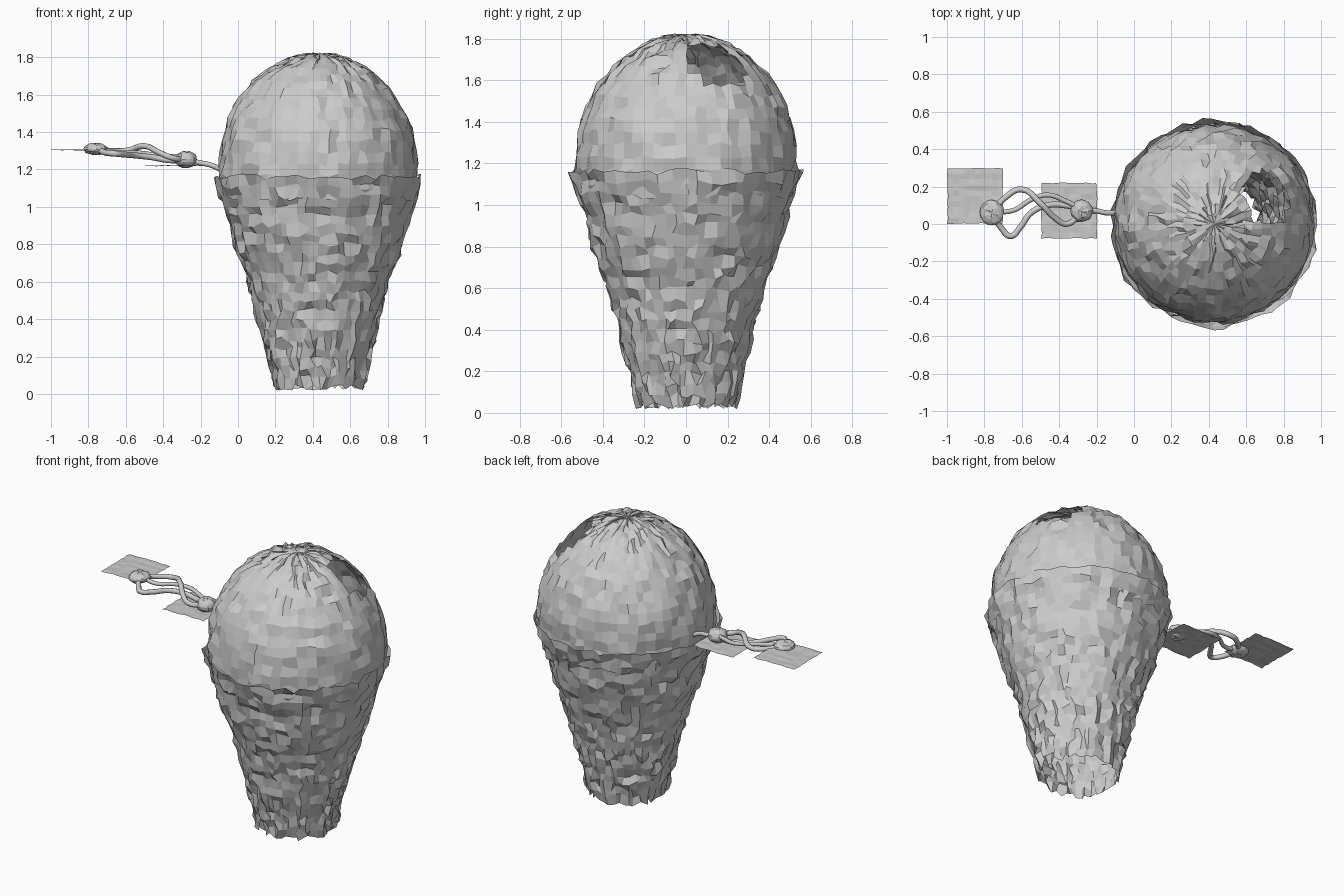
import bpy, bmesh, math, random
from mathutils import Vector

if "Cube" in bpy.data.objects:
    bpy.data.objects.remove(bpy.data.objects["Cube"])

random.seed(4)
CX = 0.43  # axis of the cup and dome


def to_object(bm, name):
    me = bpy.data.meshes.new(name)
    bm.to_mesh(me)
    bm.free()
    ob = bpy.data.objects.new(name, me)
    bpy.context.collection.objects.link(ob)
    return ob


def rough(v, amount):
    return v + Vector([random.uniform(-amount, amount) for _ in range(3)])


def lathe(profile, segs, jitter, hole=None):
    """Open rough shell from (radius, z) rings; a zero radius closes to a tip."""
    bm = bmesh.new()
    rings = []
    for r, z in profile:
        if r < 0.001:
            rings.append([bm.verts.new((CX, 0, z))] * segs)
            continue
        j = min(jitter, r * 0.15)
        rings.append([bm.verts.new(rough(Vector((CX + r * math.cos(a), r * math.sin(a), z)), j))
                      for a in (2 * math.pi * i / segs for i in range(segs))])
    for lo, hi in zip(rings, rings[1:]):
        for i in range(segs):
            k = (i + 1) % segs
            quad = [lo[i], lo[k], hi[k], hi[i]]
            bm.faces.new(list(dict.fromkeys(quad)))
    if hole:
        c, rad = hole
        torn = [f for f in bm.faces if (f.calc_center_median() - c).length < rad]
        bmesh.ops.delete(bm, geom=torn, context='FACES')
    return bm


def radius_at(z, pts):
    for (r0, z0), (r1, z1) in zip(pts, pts[1:]):
        if z <= z1:
            return r0 + (r1 - r0) * (z - z0) / (z1 - z0)
    return pts[-1][0]


# tapered cup, open at both ends
outline = [(0.235, 0.03), (0.275, 0.2), (0.375, 0.6), (0.45, 0.8), (0.5, 1.0), (0.555, 1.165)]
levels = [0.035 + (1.16 - 0.035) * i / 22 for i in range(23)]
to_object(lathe([(radius_at(z, outline), z) for z in levels], 56, 0.017), "cup")

# dome with its skirt hanging over the cup and a torn hole
dome = []
for i in range(19):
    t = -0.26 + (math.pi / 2 + 0.26) * i / 18
    dome.append((0.53 * math.cos(t), 1.2 + 0.62 * math.sin(t)))
dome[-1] = (0, 1.815)
to_object(lathe(dome, 60, 0.013, (Vector((0.70, 0.14, 1.67)), 0.15)), "dome")


# square paper tags
def tag(name, x, y, z):
    bm = bmesh.new()
    bmesh.ops.create_grid(bm, x_segments=10, y_segments=10, size=0.148)
    for v in bm.verts:
        v.co = rough(v.co + Vector((x, y, z)), 0.003)
    to_object(bm, name)


tag("end_tag", -0.849, 0.15, 1.305)
tag("middle_tag", -0.347, 0.072, 1.22)


# knots in the string
def knot(name, loc, size):
    bm = bmesh.new()
    bmesh.ops.create_uvsphere(bm, u_segments=16, v_segments=10, radius=1)
    for v in bm.verts:
        v.co = rough(Vector([a * b for a, b in zip(v.co, size)]) + Vector(loc), 0.003)
    to_object(bm, name)


knot("end_knot", (-0.76, 0.06, 1.31), (0.065, 0.068, 0.032))
knot("middle_knot", (-0.28, 0.07, 1.253), (0.06, 0.06, 0.045))


# twisted string strands
def strand(name, pts, radius):
    cu = bpy.data.curves.new(name, 'CURVE')
    cu.dimensions = '3D'
    cu.bevel_depth = radius
    cu.bevel_resolution = 2
    cu.resolution_u = 6
    cu.use_fill_caps = True
    sp = cu.splines.new('BEZIER')
    sp.bezier_points.add(len(pts) - 1)
    for p, co in zip(sp.bezier_points, pts):
        p.co = co
        p.handle_left_type = p.handle_right_type = 'AUTO'
    bpy.context.collection.objects.link(bpy.data.objects.new(name, cu))


strand("upper_strand", [(-0.76, 0.06, 1.31), (-0.69, 0.14, 1.3), (-0.6, 0.185, 1.3), (-0.5, 0.11, 1.325),
                        (-0.42, 0.03, 1.29), (-0.36, 0.0, 1.265), (-0.28, 0.06, 1.25)], 0.016)
strand("lower_strand", [(-0.75, 0.04, 1.31), (-0.71, -0.02, 1.29), (-0.66, -0.065, 1.285), (-0.61, -0.02, 1.28),
                        (-0.55, 0.06, 1.275), (-0.46, 0.1, 1.265), (-0.37, 0.1, 1.25), (-0.28, 0.08, 1.25)], 0.016)
strand("middle_strand", [(-0.75, 0.06, 1.31), (-0.64, 0.075, 1.29), (-0.55, 0.13, 1.29),
                         (-0.46, 0.155, 1.28), (-0.36, 0.12, 1.27), (-0.28, 0.08, 1.26)], 0.013)
strand("tie_string", [(-0.27, 0.07, 1.25), (-0.2, 0.07, 1.235), (-0.15, 0.06, 1.225), (-0.09, 0.06, 1.2)], 0.014)
